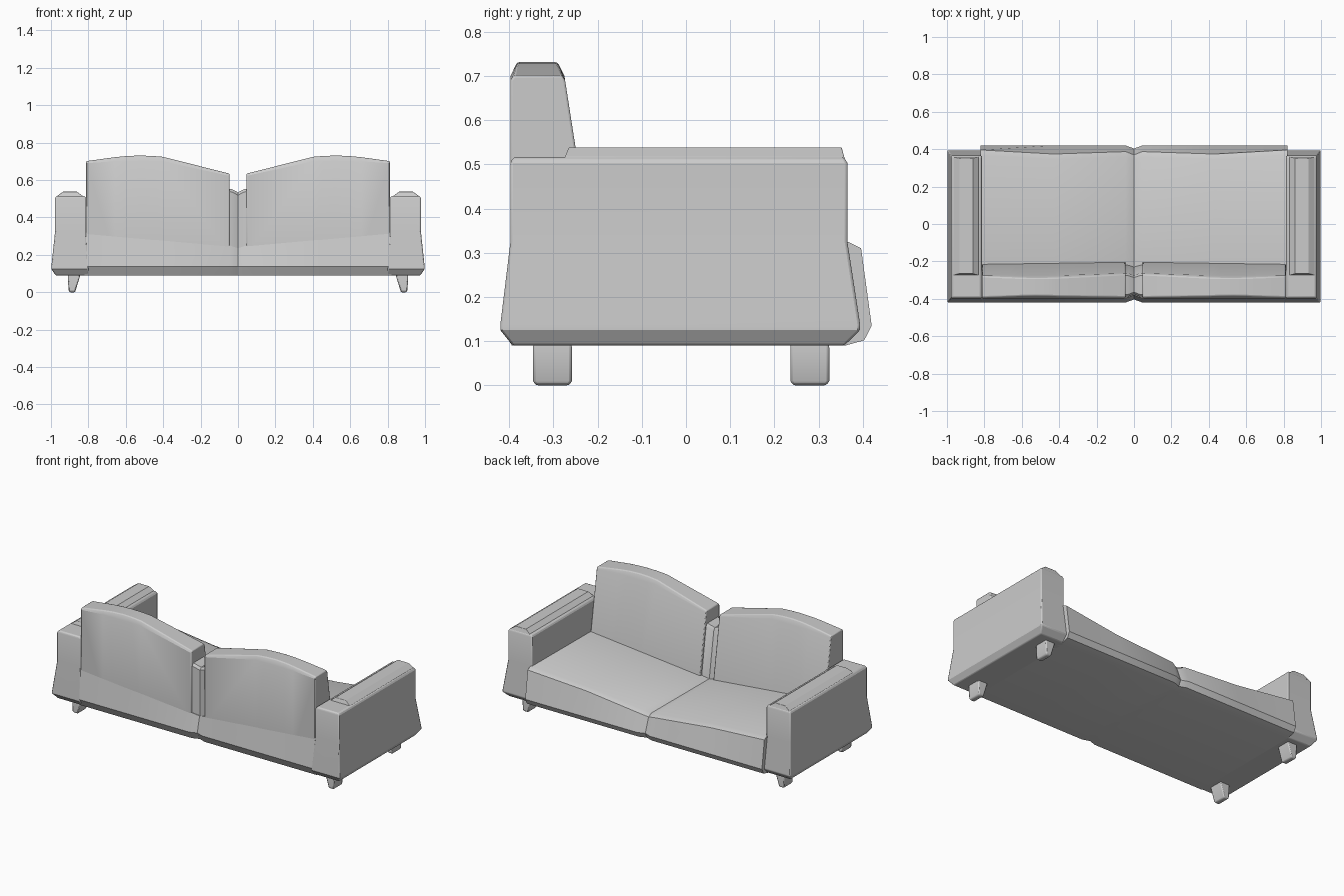
import bpy, bmesh, math

if "Cube" in bpy.data.objects:
    bpy.data.objects.remove(bpy.data.objects["Cube"])


def loft(name, rings, mirror=True, bevel=0.006):
    """Skin a list of equal-length closed rings, cap the ends, mirror across x."""
    bm = bmesh.new()
    vs = [[bm.verts.new(p) for p in r] for r in rings]
    n = len(rings[0])
    for a, b in zip(vs, vs[1:]):
        for i in range(n):
            j = (i + 1) % n
            bm.faces.new((a[i], a[j], b[j], b[i]))
    bm.faces.new(vs[0])
    bm.faces.new(vs[-1])
    bmesh.ops.recalc_face_normals(bm, faces=bm.faces)
    me = bpy.data.meshes.new(name)
    bm.to_mesh(me)
    bm.free()
    ob = bpy.data.objects.new(name, me)
    bpy.context.collection.objects.link(ob)
    bpy.ops.object.select_all(action='DESELECT')
    ob.select_set(True)
    bpy.context.view_layer.objects.active = ob
    if bevel:
        m = ob.modifiers.new("Bevel", 'BEVEL')
        m.width = bevel
        m.segments = 2
        m.limit_method = 'ANGLE'
        m.angle_limit = math.radians(40)
    if mirror:
        ob.modifiers.new("Mirror", 'MIRROR').use_mirror_merge = False
    bpy.ops.object.shade_smooth_by_angle(angle=math.radians(30))
    return ob


def rect(x0, x1, y0, y1, z):
    return [(x0, y0, z), (x1, y0, z), (x1, y1, z), (x0, y1, z)]


def at_x(x, profile):
    return [(x, y, z) for y, z in profile]


# seat and base: flared profile swept along x, dipping towards a centre groove
def seat_profile(zt, front, k=1.0):
    return [(-0.394 * k, 0.09), (-0.42 * k, 0.137), (-0.396 * k, zt),
            (-0.21, zt), (front - 0.028, zt + 0.004), (front, zt - 0.01),
            (0.42 * k, 0.135), (0.403 * k, 0.102), (0.36 * k, 0.09)]


half = [(0.82, 0.32, 0.396, 1), (0.43, 0.285, 0.374, 1),
        (0.045, 0.25, 0.387, 1)]
stations = [(-x, z, f, k) for x, z, f, k in half]
stations += [(0, 0.235, 0.37, 0.96)] + half[::-1]
loft("seat_base", [at_x(x, seat_profile(z, f, k)) for x, z, f, k in stations],
     mirror=False, bevel=0)

# arms: upright block flaring out at the bottom, with a raised pad on top
loft("arms", [rect(0.80, 0.975, -0.392, 0.358, 0.09),
              rect(0.80, 0.998, -0.42, 0.394, 0.125),
              rect(0.80, 0.998, -0.42, 0.394, 0.137),
              rect(0.812, 0.978, -0.397, 0.365, 0.325),
              rect(0.812, 0.978, -0.397, 0.365, 0.503),
              rect(0.82, 0.970, -0.391, 0.358, 0.516)])
loft("arm_pads", [rect(0.832, 0.966, -0.276, 0.360, 0.510),
                  rect(0.832, 0.966, -0.274, 0.358, 0.516),
                  rect(0.862, 0.934, -0.265, 0.352, 0.538)], bevel=0.002)


# back cushions: sloped front, crowned top
def back_profile(zs, zt):
    front = -0.275 - (zs - 0.70) * 0.156
    inset = 0.4 * (zt - zs)
    return [(-0.397, 0.20), (-0.397, zs), (-0.394 + inset, zt),
            (front - 0.003 - inset, zt), (front, zs), (-0.197, 0.20)]


loft("back_cushions", [at_x(x, back_profile(zs, zt)) for x, zs, zt in
                       [(0.045, 0.622, 0.634), (0.40, 0.70, 0.724),
                        (0.46, 0.70, 0.729), (0.53, 0.70, 0.731),
                        (0.60, 0.70, 0.728), (0.66, 0.70, 0.722),
                        (0.812, 0.690, 0.701)]], bevel=0.005)

# centre filler between the two back cushions, notched on top
loft("back_centre", [at_x(x, [(r, 0.2), (r, t - 0.015), (r + 0.012, t),
                              (f - 0.012, t), (f, t - 0.015), (f + 0.05, 0.2)])
                     for x, t, r, f in [(-0.055, 0.556, -0.39, -0.262),
                                        (-0.03, 0.55, -0.388, -0.264),
                                        (0, 0.534, -0.376, -0.275),
                                        (0.03, 0.55, -0.388, -0.264),
                                        (0.055, 0.556, -0.39, -0.262)]],
     mirror=False, bevel=0)

# tapered feet
for label, y in (("front", -0.302), ("rear", 0.28)):
    loft(label + "_feet", [rect(0.872, 0.900, y - 0.038, y + 0.038, 0.0),
                           rect(0.868, 0.906, y - 0.044, y + 0.044, 0.010),
                           rect(0.845, 0.910, y - 0.044, y + 0.044, 0.085),
                           rect(0.845, 0.908, y - 0.042, y + 0.042, 0.10)])
